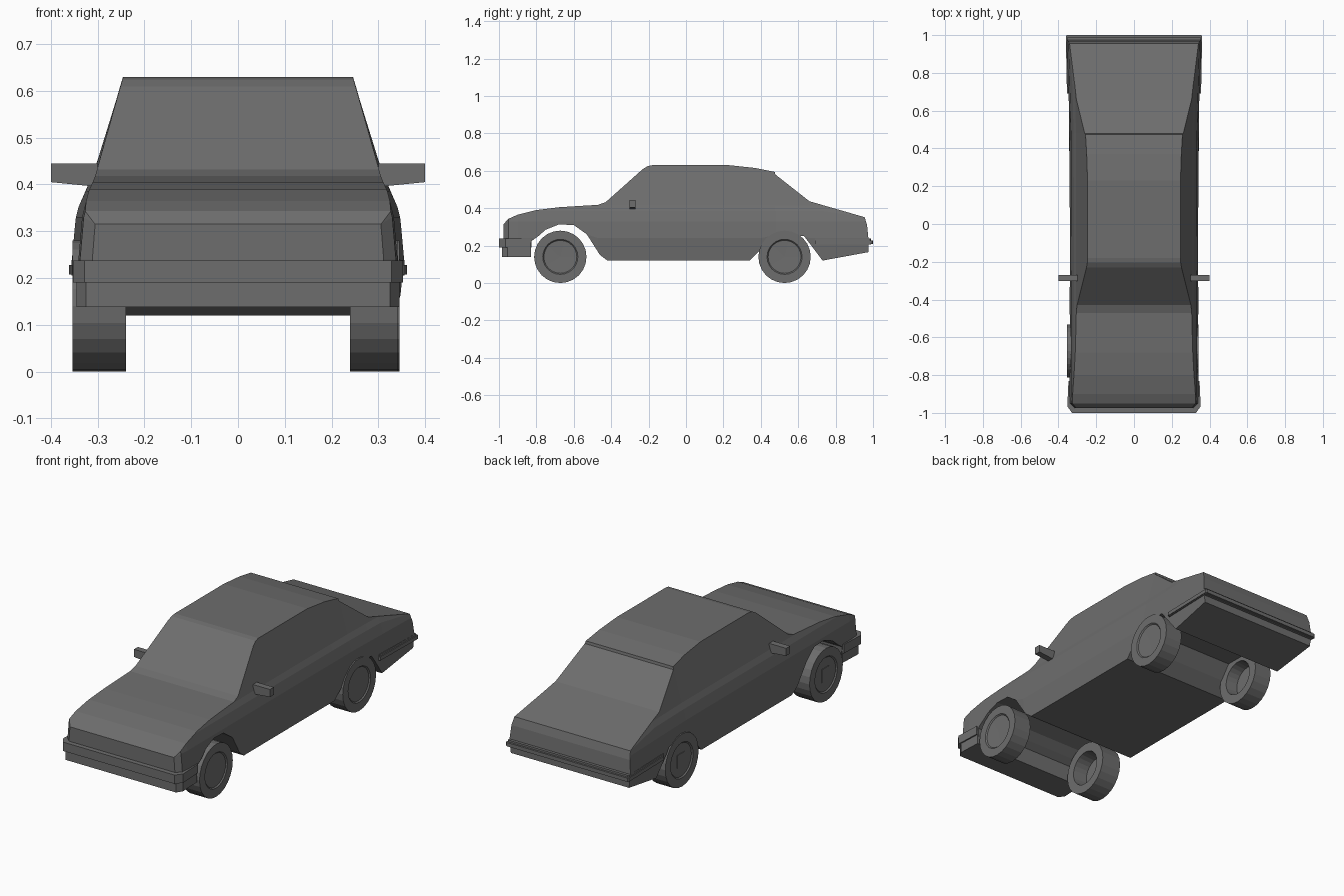
import bpy, bmesh, math

if "Cube" in bpy.data.objects:
    bpy.data.objects.remove(bpy.data.objects["Cube"])

# Side outline (y, z), underside with wheel wells (y, z)
TOP = [(-0.975, .315), (-0.95, .343), (-0.90, .365), (-0.80, .39), (-0.68, .405), (-0.47, .418),
       (-0.43, .432), (-0.23, .61), (-0.205, .625), (-0.18, .63), (0.23, .63), (0.37, .615),
       (0.475, .594), (0.478, .58), (0.66, .437), (0.955, .352), (0.968, .31), (0.975, .24)]
BOTTOM = [(-0.975, .15), (-0.83, .15), (-0.825, .225), (-0.79, .25), (-0.75, .285), (-0.68, .313),
          (-0.60, .31), (-0.53, .26), (-0.46, .15), (-0.42, .12), (0.34, .12), (0.40, .18),
          (0.455, .252), (0.63, .252), (0.67, .20), (0.73, .12), (0.975, .165)]
# Half width by height, and its scale along the length
WIDTH = [(.12, .338), (.24, .35), (.33, .342), (.385, .328), (.415, .315), (.63, .253)]
PLAN = [(-0.975, .89), (-0.95, .965), (-0.90, .975), (0, .97), (0.5, .975), (0.97, 1.015)]
LEVELS = [0, .24, .33, .385, .415, 1]

paint = bpy.data.materials.new("dark_grey")
paint.diffuse_color = (.155, .155, .155, 1)
paint.use_nodes = True
paint.node_tree.nodes["Principled BSDF"].inputs["Base Color"].default_value = paint.diffuse_color


def interp(pts, t):
    if t <= pts[0][0]:
        return pts[0][1]
    for (a, va), (b, vb) in zip(pts, pts[1:]):
        if t <= b:
            return va + (vb - va) * (t - a) / (b - a)
    return pts[-1][1]


def finish(name, bm):
    bmesh.ops.remove_doubles(bm, verts=bm.verts, dist=1e-4)
    bmesh.ops.dissolve_degenerate(bm, edges=bm.edges, dist=1e-4)
    bmesh.ops.recalc_face_normals(bm, faces=bm.faces)
    me = bpy.data.meshes.new(name)
    bm.to_mesh(me)
    bm.free()
    me.materials.append(paint)
    ob = bpy.data.objects.new(name, me)
    bpy.context.collection.objects.link(ob)
    return ob


def loft(name, rings, closed_ends=True):
    bm = bmesh.new()
    rows = [[bm.verts.new(p) for p in r] for r in rings]
    n = len(rows[0])
    for a, b in zip(rows, rows[1:]):
        for i in range(n):
            j = (i + 1) % n
            bm.faces.new((a[i], a[j], b[j], b[i]))
    if closed_ends:
        bm.faces.new(rows[0])
        bm.faces.new(rows[-1])
    return finish(name, bm)


# Body shell: cross-sections along the length
rings = []
for y in sorted({p[0] for p in TOP + BOTTOM + PLAN[:3]}):
    zb, zt = interp(BOTTOM, y), interp(TOP, y)
    side = []
    for lv in LEVELS:
        z = min(max(lv, zb), zt)
        side.append((interp(WIDTH, z) * interp(PLAN, y), y, z))
    rings.append(side + [(-x, yy, z) for x, yy, z in reversed(side)])
loft("body_shell", rings)


# Bumpers: plan outlines mirrored across x, raised between two heights
def slab(name, half, z0, z1):
    plan = half + [(-x, y) for x, y in reversed(half)]
    return loft(name, [[(x, y, z) for x, y in plan] for z in (z0, z1)])


slab("front_bumper", [(.328, -1.0), (.353, -.965), (.347, -.83)], .19, .237)
slab("front_valance", [(.325, -.985), (.345, -.955), (.340, -.83)], .138, .19)
slab("rear_bumper", [(.350, .69), (.356, .985), (.35, .99)], .205, .238)
slab("rear_bumper_strip", [(.355, .69), (.361, .995), (.355, 1.0)], .208, .228)


# Wheels: lathed tyre with recessed outer disc and hollow inner side
def wheel(name, side, y, x0, x1, r=.14, n=24):
    prof = [(x1 - .008, 0), (x1 - .006, .088), (x1, .094), (x1, r),
            (x0, r), (x0, .092), (x1 - .035, .085), (x1 - .035, 0)]
    loft(name, [[(side * x, y + q * math.cos(2 * math.pi * k / n),
                  r + q * math.sin(2 * math.pi * k / n)) for k in range(n)]
                for x, q in prof], False)


# Tapered boxes across x: door mirrors and the square left hubs
def cross_box(name, side, y0, y1, sec):
    loft(name, [[(side * x, y0, a), (side * x, y1, a), (side * x, y1, b),
                 (side * x, y0, b)] for x, a, b in sec])


for label, s, outer in (("right", 1, .342), ("left", -1, .354)):
    wheel("front_wheel_" + label, s, -.672, .24, outer)
    wheel("rear_wheel_" + label, s, .527, .245, .345)
    cross_box("door_mirror_" + label, s, -.303, -.27, [(.30, .395, .445), (.40, .405, .445)])
for label, y, x in (("front", -.672, .35), ("rear", .527, .341)):
    cross_box(label + "_left_hub", -1, y - .03, y + .03, [(x - .01, .105, .175), (x, .105, .175)])
